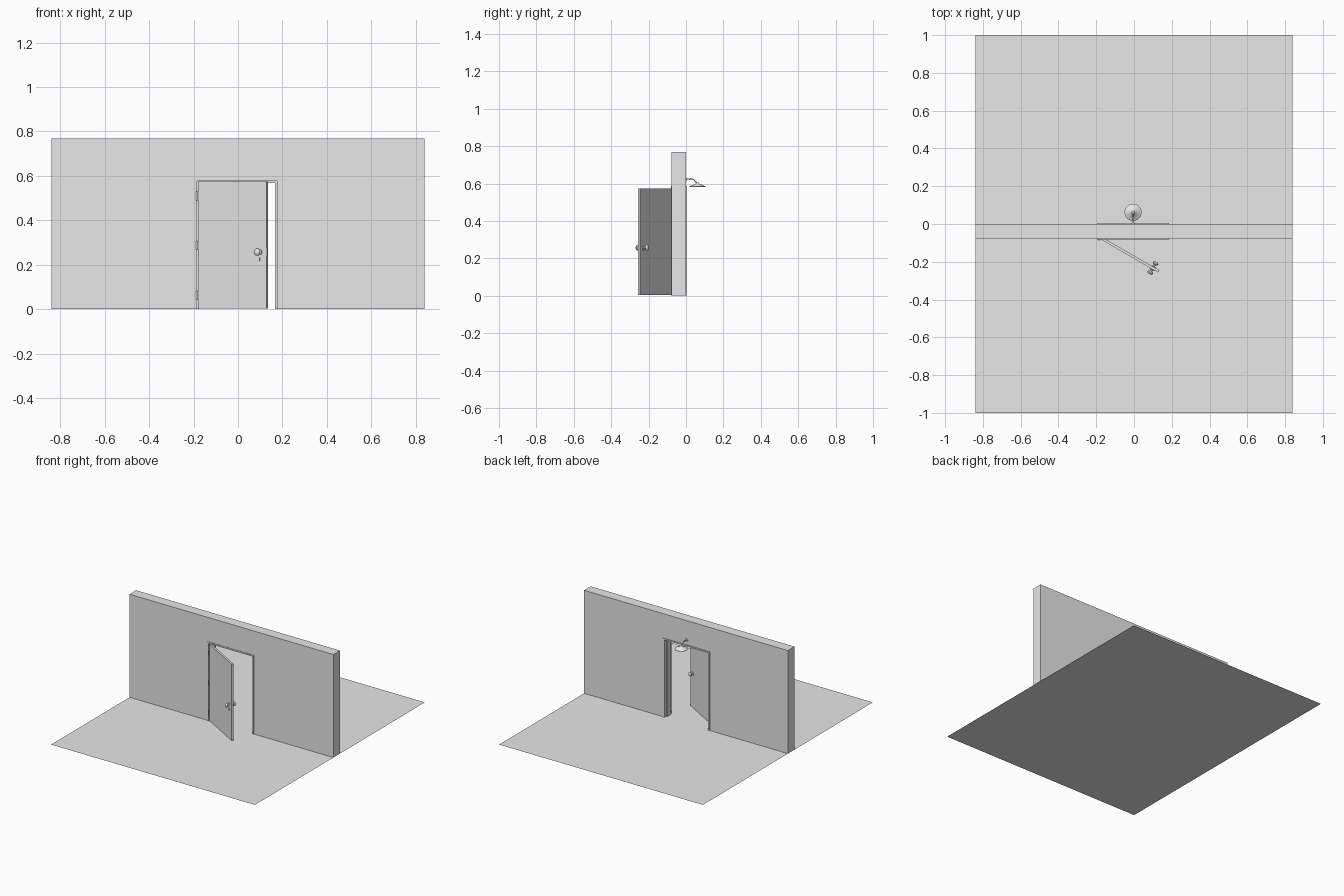
import bpy, bmesh
from math import radians
from mathutils import Matrix, Vector

cube = bpy.data.objects.get("Cube")
if cube:
    bpy.data.objects.remove(cube, do_unlink=True)

grey = bpy.data.materials.new("plain_grey")
grey.use_nodes = True
grey.diffuse_color = (0.8, 0.8, 0.8, 1)
grey.node_tree.nodes["Principled BSDF"].inputs["Base Color"].default_value = (0.8, 0.8, 0.8, 1)


def finish(name, bm, matrix=None, smooth=False):
    if matrix:
        bm.transform(matrix)
    mesh = bpy.data.meshes.new(name)
    bm.to_mesh(mesh)
    bm.free()
    mesh.materials.append(grey)
    obj = bpy.data.objects.new(name, mesh)
    bpy.context.collection.objects.link(obj)
    if smooth:
        bpy.ops.object.select_all(action='DESELECT')
        obj.select_set(True)
        bpy.context.view_layer.objects.active = obj
        bpy.ops.object.shade_smooth_by_angle(angle=radians(40))
    return obj


def box(name, low, high, matrix=None):
    low, high = Vector(low), Vector(high)
    bm = bmesh.new()
    bmesh.ops.create_cube(bm, size=1)
    for v in bm.verts:
        v.co = (low + high) / 2 + v.co * (high - low)
    return finish(name, bm, matrix)


def arch(name, outer, inner, y0, y1):
    """Wall-like slab with a doorway; outer and inner are (left, right, top)."""
    a, b, top = outer
    c, d, head = inner
    points = [(a, 0), (c, 0), (c, head), (d, head), (d, 0), (b, 0), (b, top), (a, top)]
    bm = bmesh.new()
    face = bm.faces.new([bm.verts.new((x, y0, z)) for x, z in points])
    result = bmesh.ops.extrude_face_region(bm, geom=[face])
    for v in result["geom"]:
        if isinstance(v, bmesh.types.BMVert):
            v.co.y = y1
    bmesh.ops.recalc_face_normals(bm, faces=bm.faces)
    return finish(name, bm)


def lathe(name, profile, matrix, steps=24):
    """Spin (radius, height) points about the local z axis."""
    bm = bmesh.new()
    verts = [bm.verts.new((r, 0, h)) for r, h in profile]
    edges = [bm.edges.new(pair) for pair in zip(verts, verts[1:])]
    bmesh.ops.spin(bm, geom=verts + edges, axis=(0, 0, 1), cent=(0, 0, 0),
                   angle=radians(360), steps=steps, use_duplicate=False)
    bmesh.ops.remove_doubles(bm, verts=bm.verts, dist=0.0001)
    bmesh.ops.recalc_face_normals(bm, faces=bm.faces)
    return finish(name, bm, matrix, smooth=True)


# Ground sheet
bm = bmesh.new()
bmesh.ops.create_grid(bm, x_segments=1, y_segments=1, size=1)
finish("ground", bm, Matrix.Diagonal((0.84, 1, 1, 1)))

# Wall, door frame and door stop
arch("wall", (-0.84, 0.84, 0.768), (-0.196, 0.185, 0.587), -0.077, 0)
arch("door_frame", (-0.196, 0.185, 0.587), (-0.185, 0.175, 0.577), -0.081, 0.005)
arch("door_stop", (-0.185, 0.175, 0.577), (-0.176, 0.166, 0.569), -0.06, -0.02)

# Door leaf, swung open toward the front
hinge_point = Vector((-0.18, -0.0795, 0))
swing = Matrix.Translation(hinge_point) @ Matrix.Rotation(radians(-30), 4, 'Z')
box("door", (0, 0, 0.004), (0.355, 0.014, 0.574), swing)

# Knobs on both faces of the door
knob = [(0, 0), (0.014, 0), (0.014, 0.003), (0.006, 0.005), (0.006, 0.012),
        (0.013, 0.015), (0.016, 0.02), (0.015, 0.025), (0.01, 0.029), (0, 0.03)]
for side, y, turn in (("front", 0, 90), ("back", 0.014, -90)):
    place = Matrix.Translation((0.319, y, 0.257)) @ Matrix.Rotation(radians(turn), 4, 'X')
    lathe(side + "_knob", knob, swing @ place)

# Keyhole plate below the front knob, and latch plate on the door edge
box("keyhole_plate", (0.317, -0.004, 0.216), (0.323, 0, 0.232), swing)
box("latch_plate", (0.355, 0.003, 0.24), (0.356, 0.011, 0.274), swing)

# Hinge barrels
for i, z in enumerate((0.063, 0.288, 0.509)):
    lathe(f"hinge_{i + 1}", [(0, -0.02), (0.005, -0.02), (0.005, 0.02), (0, 0.02)],
          Matrix.Translation((-0.185, -0.083, z)), steps=12)

# Lamp above the doorway: wall plate, bent arm and shade
lamp_x = -0.005
lathe("lamp_wall_plate", [(0, 0), (0.011, 0), (0.009, 0.004), (0, 0.004)],
      Matrix.Translation((lamp_x, 0, 0.623)) @ Matrix.Rotation(radians(-90), 4, 'X'))

curve = bpy.data.curves.new("lamp_arm", 'CURVE')
curve.dimensions = '3D'
curve.bevel_depth = 0.003
curve.bevel_resolution = 2
curve.use_fill_caps = True
spline = curve.splines.new('BEZIER')
path = [(0, 0.623), (0.035, 0.623), (0.06, 0.6)]
spline.bezier_points.add(len(path) - 1)
for point, (y, z) in zip(spline.bezier_points, path):
    point.co = (lamp_x, y, z)
    point.handle_left_type = point.handle_right_type = 'AUTO'
curve.materials.append(grey)
bpy.context.collection.objects.link(bpy.data.objects.new("lamp_arm", curve))

lathe("lamp_shade", [(0, 0.606), (0.007, 0.605), (0.01, 0.599), (0.045, 0.583),
                     (0.044, 0.581), (0.009, 0.596), (0, 0.597)],
      Matrix.Translation((lamp_x, 0.062, 0)), steps=32)
